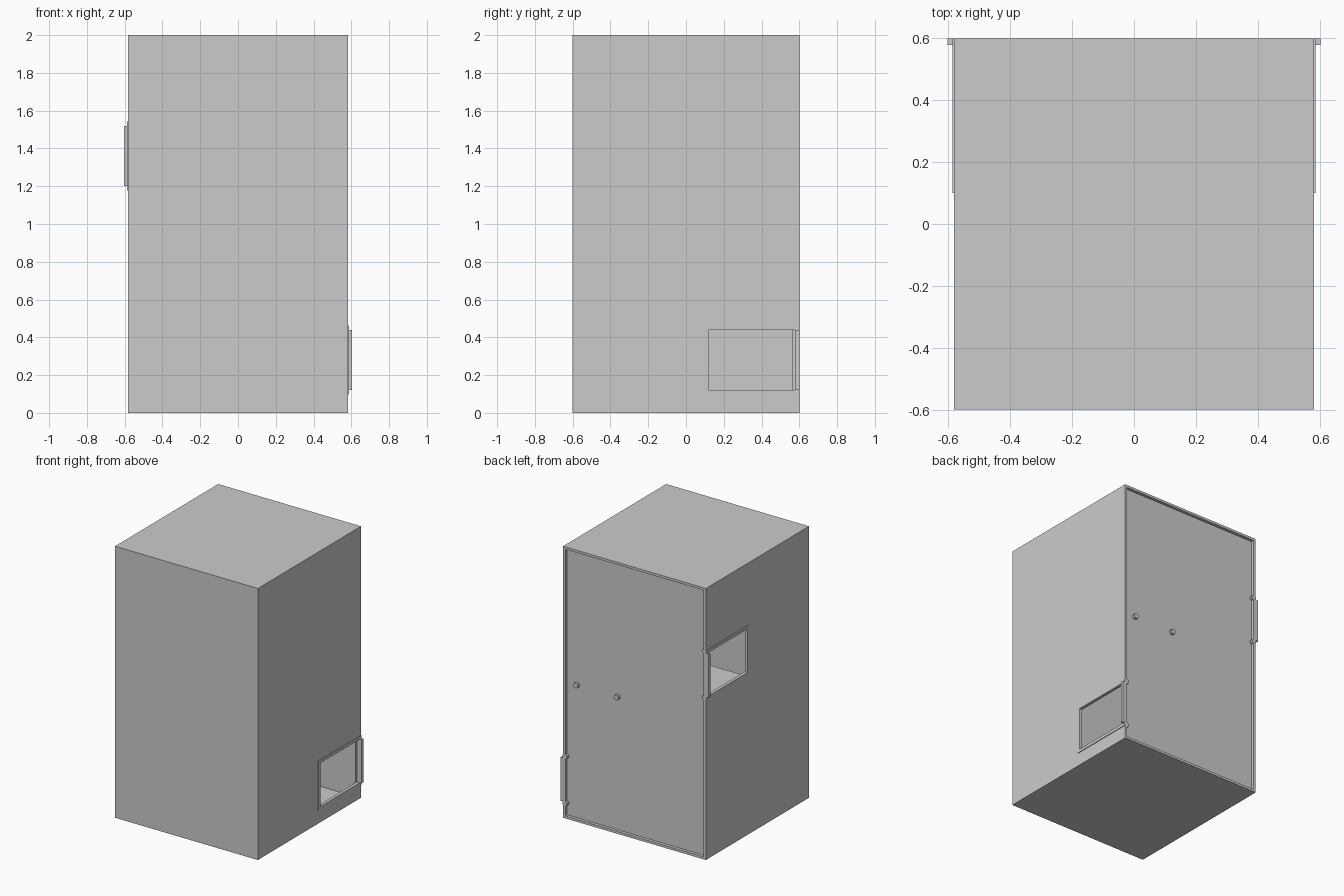
import bpy, bmesh
from mathutils import Vector, Matrix

if "Cube" in bpy.data.objects:
    bpy.data.objects.remove(bpy.data.objects["Cube"])

W, D, H, T = 0.582, 0.6, 2.0, 0.018   # half width, half depth, height, wall thickness


def finish(name, bm):
    bmesh.ops.recalc_face_normals(bm, faces=bm.faces)
    me = bpy.data.meshes.new(name)
    bm.to_mesh(me)
    bm.free()
    ob = bpy.data.objects.new(name, me)
    bpy.context.collection.objects.link(ob)
    return ob


def box(name, x0, x1, y0, y1, z0, z1):
    bm = bmesh.new()
    bmesh.ops.create_cube(bm, size=1)
    for v in bm.verts:
        v.co = Vector(((x0, x1)[v.co.x > 0], (y0, y1)[v.co.y > 0], (z0, z1)[v.co.z > 0]))
    return finish(name, bm)


def side_profile(name, pts, xa, xb):
    """Extrude a y-z outline from xa to xb."""
    bm = bmesh.new()
    f = bm.faces.new([bm.verts.new((xa, y, z)) for y, z in pts])
    ext = bmesh.ops.extrude_face_region(bm, geom=[f])
    vs = [g for g in ext["geom"] if isinstance(g, bmesh.types.BMVert)]
    bmesh.ops.translate(bm, verts=vs, vec=(xb - xa, 0, 0))
    return finish(name, bm)


def peg(name, x, y, z, r, depth):
    bm = bmesh.new()
    bmesh.ops.create_cone(bm, cap_ends=True, segments=8, radius1=r, radius2=r, depth=depth,
                          matrix=Matrix.Translation((x, y, z)) @ Matrix.Rotation(1.570796, 4, 'X'))
    return finish(name, bm)


# outer shell
box("floor", -W + T, W - T, -D + T, D, 0, T)
box("roof", -W + T, W - T, -D + T, D, H - T, H)
box("front_wall", -W + T, W - T, -D, -D + T, 0, H)

# recessed back panel and its two bolts
box("back_panel", -W + T, W - T, D - 0.04, D - 0.022, T, H - T)
for x in (0.15, 0.48):
    peg("back_bolt", x, D - 0.012, 1.0, 0.02, 0.024)

# inner shelf, stopping short of the front wall
box("inner_shelf", -W + T, W - T, -0.18, D - 0.04, 0.985, 1.0)

# side walls with a notched window, thin frame and edge tab
for s, side, z0 in ((1, "right", 0.12), (-1, "left", 1.2)):
    z1 = z0 + 0.32
    side_profile(side + "_wall", [(-D, 0), (D, 0), (D, z0), (0.12, z0), (0.12, z1),
                                  (D, z1), (D, H), (-D, H)], s * (W - T), s * W)
    side_profile(side + "_window_frame",
                 [(0.10, z0 - 0.022), (D, z0 - 0.022), (D, z0), (0.12, z0), (0.12, z1),
                  (D, z1), (D, z1 + 0.022), (0.10, z1 + 0.022)], s * W, s * (W + 0.005))
    xa, xb = sorted((s * (W - T), s * 0.603))
    box(side + "_edge_tab", xa, xb, D - 0.022, D, z0, z1)
    for z in (z0 - 0.012, z1 + 0.012):
        peg(side + "_frame_pin", s * (W - 0.016), D - 0.012, z, 0.018, 0.024)
